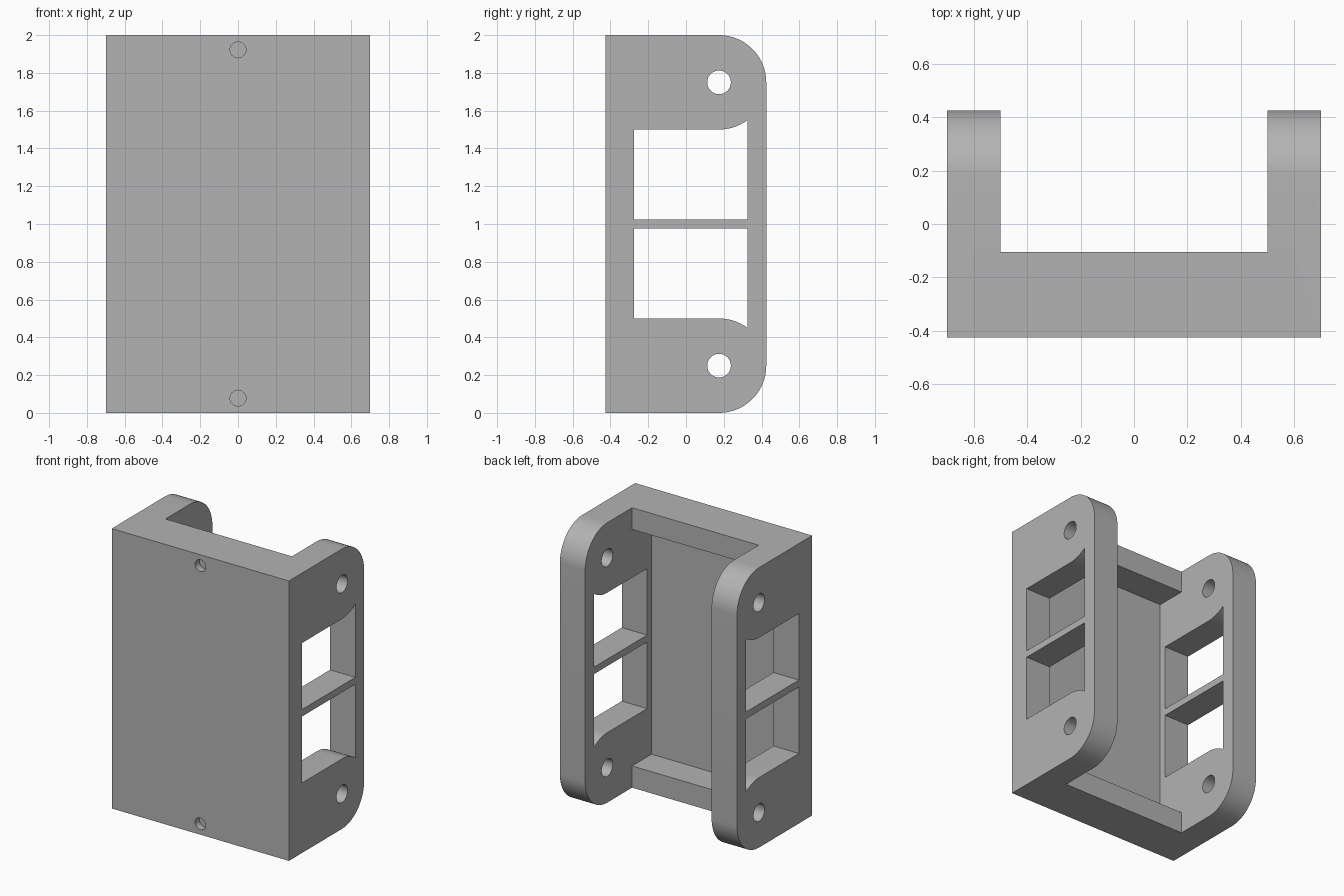
import bpy, bmesh
from math import sin, cos, pi, radians, asin
from mathutils import Matrix

default = bpy.data.objects.get("Cube")
if default:
    bpy.data.objects.remove(default, do_unlink=True)

H = 2.0            # height
FRONT, BACK = -0.425, 0.425
R = 0.25           # corner radius, centred on the pin hole
PIN_Y = BACK - R

grey = bpy.data.materials.new("plain grey")
grey.use_nodes = True
grey.diffuse_color = (0.45, 0.45, 0.45, 1)
grey.node_tree.nodes["Principled BSDF"].inputs["Base Color"].default_value = (0.45, 0.45, 0.45, 1)


def arc(cy, cz, r, start, end, n=16):
    """Points along an arc, angles in radians."""
    return [(cy + r * cos(start + (end - start) * i / n),
             cz + r * sin(start + (end - start) * i / n)) for i in range(n + 1)]


def circle(cy, cz, r, n=40):
    return arc(cy, cz, r, 0, 2 * pi, n)[:-1]


def flip(loop):
    """Mirror an outline top to bottom."""
    return [(y, H - z) for y, z in loop]


def slab(name, loops, x, half_width):
    """Extrude a side outline (first loop, the rest are holes) along x."""
    curve = bpy.data.curves.new(name, "CURVE")
    curve.dimensions = "2D"
    curve.fill_mode = "BOTH"
    curve.extrude = half_width
    for loop in loops:
        spline = curve.splines.new("POLY")
        spline.points.add(len(loop) - 1)
        for point, (y, z) in zip(spline.points, loop):
            point.co = (y, z, 0, 1)
        spline.use_cyclic_u = True
    temp = bpy.data.objects.new(name, curve)
    bpy.context.collection.objects.link(temp)
    mesh = bpy.data.meshes.new_from_object(temp.evaluated_get(bpy.context.evaluated_depsgraph_get()))
    bpy.data.objects.remove(temp, do_unlink=True)
    # local x, y, z become world y, z, x
    mesh.transform(Matrix(((0, 0, 1, x), (1, 0, 0, 0), (0, 1, 0, 0), (0, 0, 0, 1))))
    bm = bmesh.new()
    bm.from_mesh(mesh)
    bmesh.ops.remove_doubles(bm, verts=bm.verts, dist=0.0001)
    bmesh.ops.dissolve_limit(bm, angle_limit=0.01, verts=bm.verts, edges=bm.edges)
    bmesh.ops.recalc_face_normals(bm, faces=bm.faces)
    bm.to_mesh(mesh)
    bm.free()
    obj = bpy.data.objects.new(name, mesh)
    bpy.context.collection.objects.link(obj)
    mesh.materials.clear()
    mesh.materials.append(grey)
    return obj


def combine(target, other, operation):
    """Apply a boolean and drop the helper."""
    mod = target.modifiers.new(operation, "BOOLEAN")
    mod.operation = operation
    mod.solver = "EXACT"
    mod.object = other
    bpy.context.view_layer.objects.active = target
    bpy.ops.object.modifier_apply(modifier=mod.name)
    bpy.data.objects.remove(other, do_unlink=True)


# Front panel with top and bottom lips
panel, lip, lip_height = -0.325, -0.105, 0.155
bracket = slab("bracket_body", [[
    (FRONT, 0), (lip, 0), (lip, lip_height), (panel, lip_height),
    (panel, H - lip_height), (lip, H - lip_height), (lip, H), (FRONT, H)]], 0, 0.6)

# Side plates with rounded back corners, pin holes and two windows
outline = [(FRONT, 0)] + arc(PIN_Y, R, R, -pi / 2, 0) + arc(PIN_Y, H - R, R, 0, pi / 2) + [(FRONT, H)]
win_front, win_back, bar = -0.275, 0.325, 0.025
lean = asin((win_back - PIN_Y) / R)
window = ([(win_front, H / 2 + bar), (win_back, H / 2 + bar)]
          + arc(PIN_Y, H - R, R, -pi / 2 + lean, -pi / 2, 10)
          + [(win_front, H - 2 * R)])
pin = circle(PIN_Y, H - R, 0.0625)
for side, label in ((1, "left"), (-1, "right")):
    plate = slab(label + "_side_plate", [outline, window, flip(window), pin, flip(pin)], side * 0.6, 0.1)
    combine(bracket, plate, "UNION")

# Shallow screw recesses in the front face
for z in (0.078, H - 0.078):
    bm = bmesh.new()
    bmesh.ops.create_cone(bm, cap_ends=True, segments=32, radius1=0.042, radius2=0.042, depth=0.1,
                          matrix=Matrix.Translation((0, FRONT, z)) @ Matrix.Rotation(pi / 2, 4, "X"))
    mesh = bpy.data.meshes.new("screw_recess_cutter")
    bm.to_mesh(mesh)
    bm.free()
    mesh.materials.append(grey)
    cutter = bpy.data.objects.new("screw_recess_cutter", mesh)
    cutter.hide_render = True
    bpy.context.collection.objects.link(cutter)
    combine(bracket, cutter, "DIFFERENCE")

# Smooth arcs, sharp edges
bpy.ops.object.select_all(action="DESELECT")
bracket.select_set(True)
bpy.context.view_layer.objects.active = bracket
bpy.ops.object.shade_smooth_by_angle(angle=radians(30))
